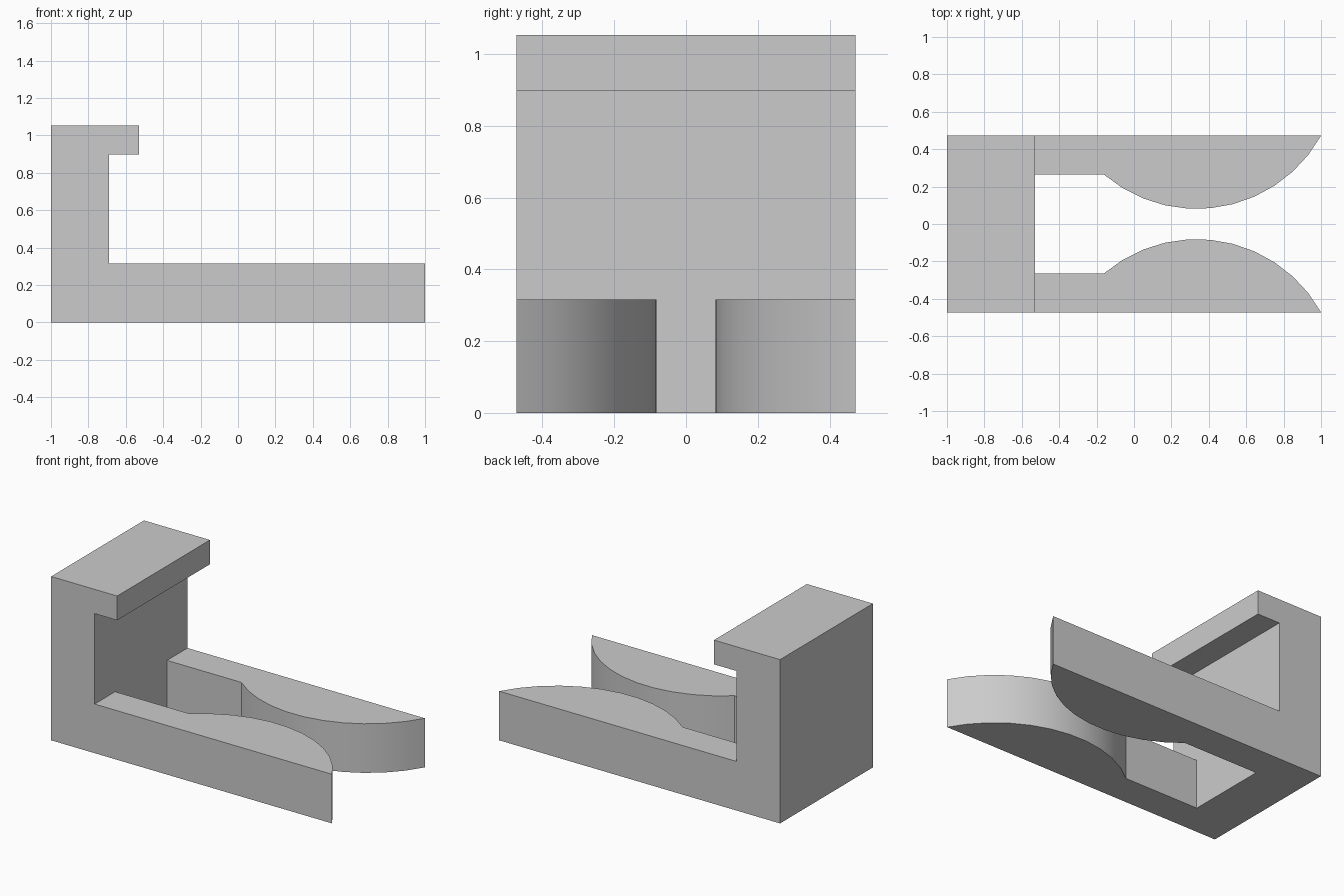
import bpy
import bmesh
from math import sin, cos, asin, radians

cube = bpy.data.objects.get("Cube")
if cube:
    bpy.data.objects.remove(cube, do_unlink=True)

# Material
grey = bpy.data.materials.new("plain grey")
grey.use_nodes = True
colour = (0.6, 0.6, 0.6, 1)
grey.diffuse_color = colour
grey.node_tree.nodes["Principled BSDF"].inputs["Base Color"].default_value = colour

# Main sizes
LEFT, WALL, LIP, RIGHT = -1.0, -0.69, -0.53, 1.0
HALF, FLOOR, LIP_Z, TOP = 0.472, 0.316, 0.898, 1.054


def prism(name, points, direction):
    """Extrude a flat outline along a direction into a solid."""
    bm = bmesh.new()
    face = bm.faces.new([bm.verts.new(p) for p in points])
    new = bmesh.ops.extrude_face_region(bm, geom=[face])["geom"]
    verts = [g for g in new if isinstance(g, bmesh.types.BMVert)]
    bmesh.ops.translate(bm, verts=verts, vec=direction)
    bmesh.ops.recalc_face_normals(bm, faces=bm.faces)
    mesh = bpy.data.meshes.new(name)
    bm.to_mesh(mesh)
    bm.free()
    mesh.materials.append(grey)
    obj = bpy.data.objects.new(name, mesh)
    bpy.context.collection.objects.link(obj)
    return obj


# Upright wall with the overhanging lip
profile = [(LEFT, 0), (WALL, 0), (WALL, LIP_Z), (LIP, LIP_Z), (LIP, TOP), (LEFT, TOP)]
prism("hooked_wall", [(x, -HALF, z) for x, z in profile], (0, 2 * HALF, 0))

# Inner edge of an arm: straight part, then a bulging arc to the pointed tip
RADIUS, ARC_X, GAP, STEPS = 0.762, 0.335, 0.081, 11
start, end = asin(-0.495 / RADIUS), asin((RIGHT - ARC_X) / RADIUS)
angles = [start + (end - start) * i / STEPS for i in range(STEPS + 1)]
arc = [(ARC_X + RADIUS * sin(a), GAP + RADIUS * (1 - cos(a))) for a in angles]
arc[-1] = (RIGHT, HALF)
outline = [(WALL, HALF), (WALL, arc[0][1])] + arc

# Mirrored pair of arms
for name, side in (("left_arm", 1), ("right_arm", -1)):
    arm = prism(name, [(x, side * y, 0) for x, y in outline], (0, 0, FLOOR))
    bpy.ops.object.select_all(action="DESELECT")
    arm.select_set(True)
    bpy.context.view_layer.objects.active = arm
    bpy.ops.object.shade_smooth_by_angle(angle=radians(25))
